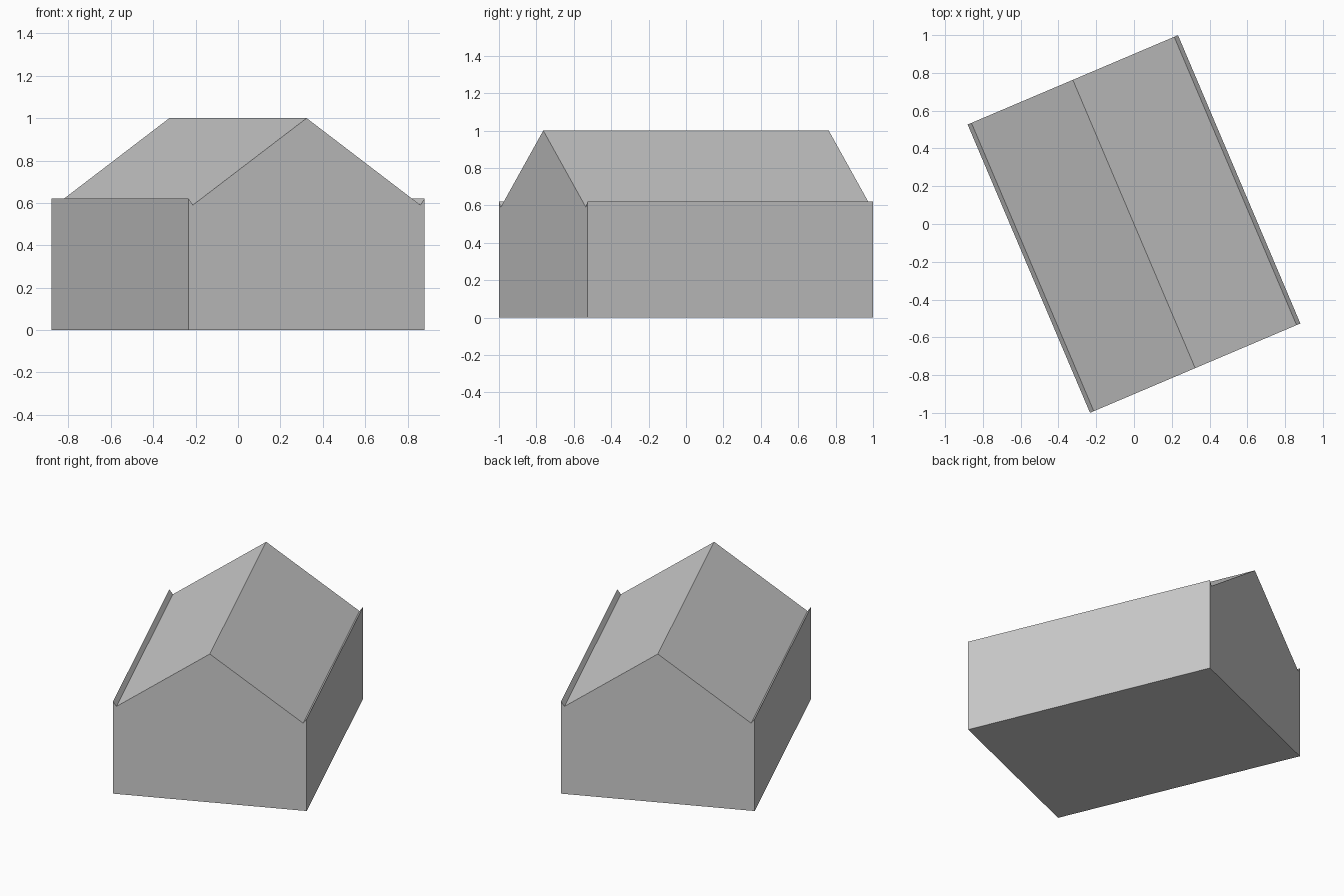
import bpy, bmesh, math
from mathutils import Matrix

cube = bpy.data.objects.get("Cube")
if cube:
    bpy.data.objects.remove(cube, do_unlink=True)

HALF_WIDTH, HALF_LENGTH = 0.605, 0.829
WALL_TOP, GUTTER_Z, GUTTER_WIDTH, RIDGE_Z = 0.62, 0.59, 0.022, 1.0
TURN = math.radians(23)

grey = bpy.data.materials.new("plain_grey")
grey.use_nodes = True
colour = (0.6, 0.6, 0.6, 1)
grey.diffuse_color = colour
grey.node_tree.nodes["Principled BSDF"].inputs["Base Color"].default_value = colour

# Gable outline: wall, raised edge, gutter notch, ridge, mirrored
right_half = [(HALF_WIDTH, 0), (HALF_WIDTH, WALL_TOP),
              (HALF_WIDTH - GUTTER_WIDTH, GUTTER_Z)]
left_half = [(-x, z) for x, z in reversed(right_half)]
outline = right_half + [(0, RIDGE_Z)] + left_half

# Extrude the gable along the length of the house
bm = bmesh.new()
gable = bm.faces.new([bm.verts.new((x, -HALF_LENGTH, z)) for x, z in outline])
result = bmesh.ops.extrude_face_region(bm, geom=[gable], use_keep_orig=True)
back = [v for v in result["geom"] if isinstance(v, bmesh.types.BMVert)]
bmesh.ops.translate(bm, verts=back, vec=(0, 2 * HALF_LENGTH, 0))
bmesh.ops.rotate(bm, verts=bm.verts, cent=(0, 0, 0),
                 matrix=Matrix.Rotation(TURN, 3, "Z"))
bmesh.ops.recalc_face_normals(bm, faces=bm.faces)

mesh = bpy.data.meshes.new("gabled_house")
bm.to_mesh(mesh)
bm.free()
mesh.materials.append(grey)
house = bpy.data.objects.new("gabled_house", mesh)
bpy.context.collection.objects.link(house)
